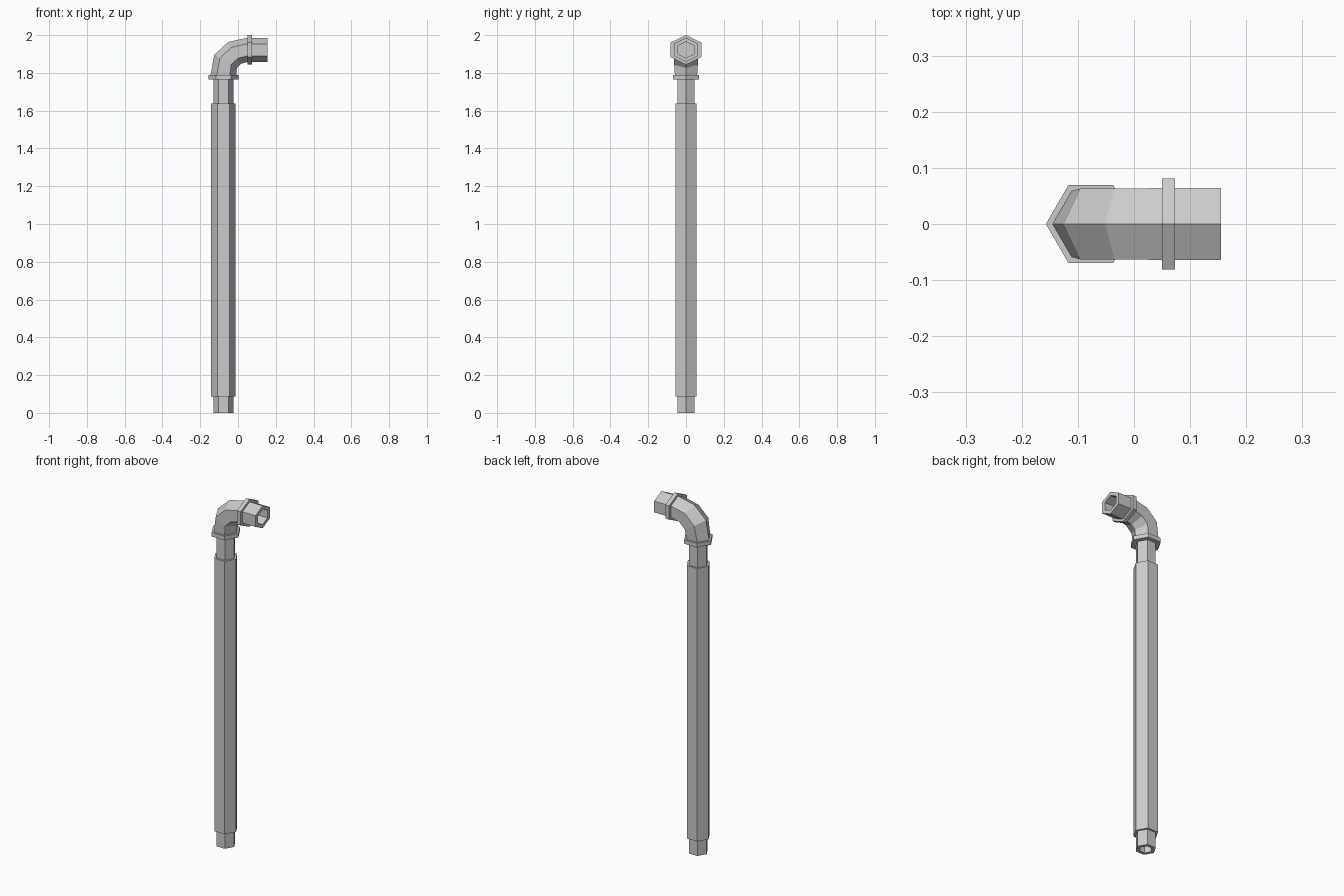
import bpy, bmesh
from math import sin, cos, radians, pi

if "Cube" in bpy.data.objects:
    bpy.data.objects.remove(bpy.data.objects["Cube"])

PX, PZ = -0.077, 1.922      # axis x of the upright pipe, axis z of the outlet


def sweep(name, rings, closed=False):
    """Bridge six-sided rings given as (x, z, tilt in degrees, in-plane radius, half width in y)."""
    bm = bmesh.new()
    loops = []
    for x, z, tilt, a, hy in rings:
        t = radians(tilt)
        loop = []
        for i in range(6):
            p = i * pi / 3
            r = a * cos(p)
            loop.append(bm.verts.new((x + r * cos(t), hy * sin(p) / sin(pi / 3), z - r * sin(t))))
        loops.append(loop)
    pairs = list(zip(loops, loops[1:]))
    for lo, hi in pairs:
        for i in range(6):
            j = (i + 1) % 6
            bm.faces.new((lo[i], lo[j], hi[j], hi[i]))
    bm.faces.new(loops[0])
    bm.faces.new(loops[-1])
    bmesh.ops.recalc_face_normals(bm, faces=bm.faces)
    me = bpy.data.meshes.new(name)
    bm.to_mesh(me)
    bm.free()
    ob = bpy.data.objects.new(name, me)
    bpy.context.collection.objects.link(ob)
    return ob


def upright(z, r):
    return (PX, z, 0, r, r * 0.866)


def outlet(x, r, hy=None):
    return (x, PZ, 90, r, hy or r)


# Inner pipe with a hollow lower end
sweep("inner_pipe", [upright(0.10, 0.034), upright(0, 0.034), upright(0, 0.053), upright(1.78, 0.053)])

# Thicker sleeve around the pipe
sweep("pipe_sleeve", [upright(0.088, 0.065), upright(1.638, 0.065)])

# Collar under the elbow
sweep("elbow_collar", [upright(1.765, 0.080), upright(1.788, 0.080)])

# Three-segment elbow running into the hollow outlet
sweep("elbow_outlet", [
    upright(1.77, 0.068),
    upright(1.79, 0.068),
    (-0.066, 1.861, 30, 0.069, 0.063),
    (-0.018, 1.906, 60, 0.067, 0.063),
    outlet(0.05, 0.064),
    outlet(0.155, 0.064),
    outlet(0.155, 0.043),
    outlet(0.04, 0.043),
])

# Flange around the outlet
sweep("outlet_flange", [outlet(0.05, 0.078, 0.081), outlet(0.073, 0.078, 0.081)])
